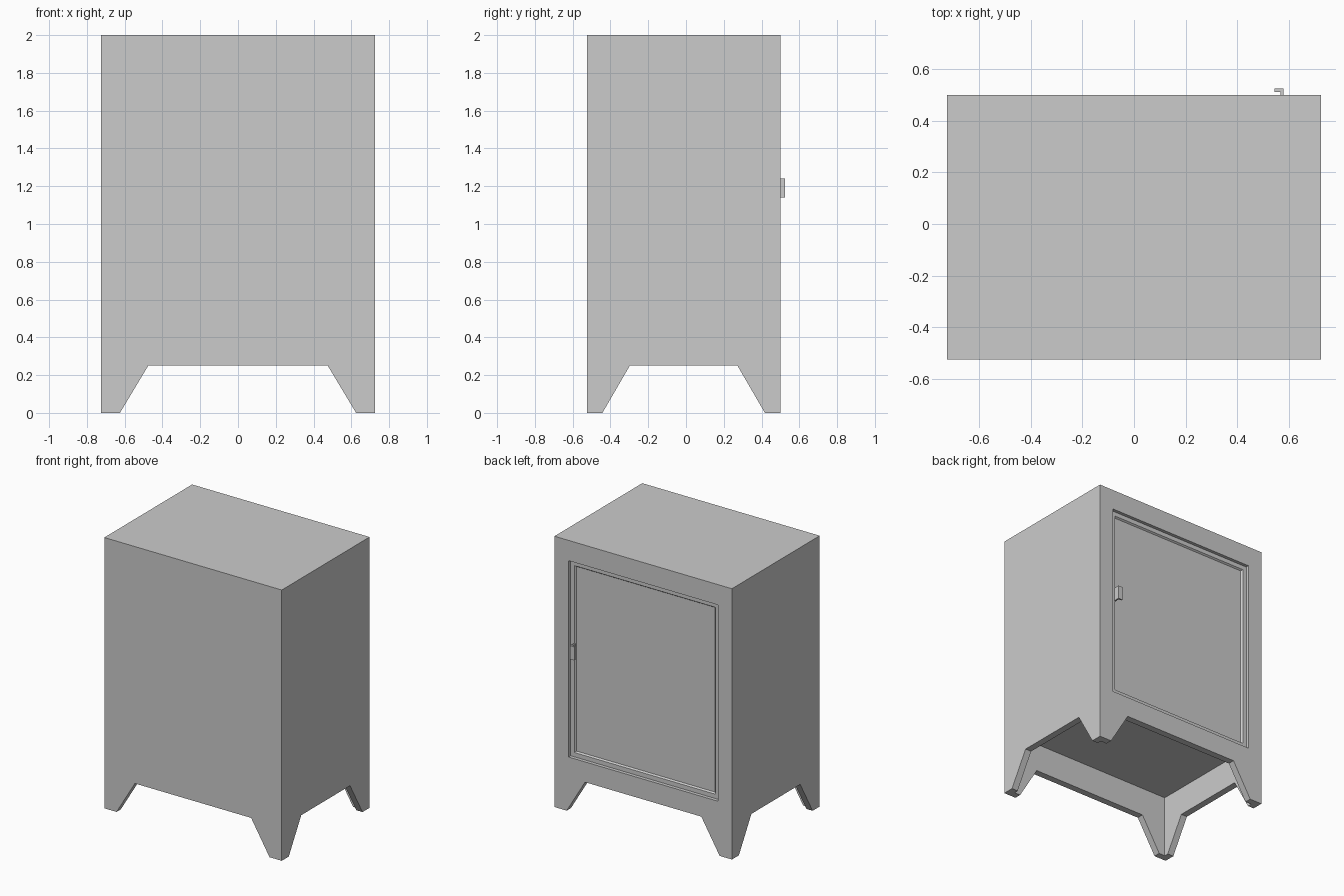
import bpy, bmesh
from mathutils import Vector

if "Cube" in bpy.data.objects:
    bpy.data.objects.remove(bpy.data.objects["Cube"])

YC = -0.0125            # centre of the case in y
X, Y = 0.725, 0.5125    # half width and half depth of the case


def add_mesh(name, bm):
    bmesh.ops.recalc_face_normals(bm, faces=bm.faces)
    me = bpy.data.meshes.new(name)
    bm.to_mesh(me)
    bm.free()
    ob = bpy.data.objects.new(name, me)
    bpy.context.collection.objects.link(ob)
    return ob


def prism(name, points, offset):
    """Extrude a closed outline of 3D points along an offset."""
    bm = bmesh.new()
    face = bm.faces.new([bm.verts.new(p) for p in points])
    out = bmesh.ops.extrude_face_region(bm, geom=[face])
    verts = [v for v in out["geom"] if isinstance(v, bmesh.types.BMVert)]
    bmesh.ops.translate(bm, verts=verts, vec=Vector(offset))
    return add_mesh(name, bm)


def box(name, lo, hi):
    pts = [(lo[0], lo[1], lo[2]), (hi[0], lo[1], lo[2]),
           (hi[0], hi[1], lo[2]), (lo[0], hi[1], lo[2])]
    return prism(name, pts, (0, 0, hi[2] - lo[2]))


def cut(ob, cutter):
    mod = ob.modifiers.new("cut", "BOOLEAN")
    mod.operation = "DIFFERENCE"
    mod.solver = "EXACT"
    mod.object = cutter
    bpy.context.view_layer.objects.active = ob
    bpy.ops.object.modifier_apply(modifier=mod.name)
    bpy.data.objects.remove(cutter)


def arch(half_low, half_top):
    """Trapezoid between two legs, running a little below the floor."""
    low = half_low + (half_low - half_top) * 0.2
    return [(-low, -0.05), (low, -0.05), (half_top, 0.25), (-half_top, 0.25)]


# cabinet case
case = box("cabinet_case", (-X, YC - Y, 0), (X, YC + Y, 2))

# hollow underside, leaving thin legs and aprons
t = 0.05
cut(case, box("hollow", (-X + t, YC - Y + t, -0.1), (X - t, YC + Y - t, 0.46)))

# tapered leg openings through both directions
cut(case, prism("arch_x", [(a, -1, z) for a, z in arch(0.625, 0.475)], (0, 2, 0)))
cut(case, prism("arch_y", [(-1, a + YC, z) for a, z in arch(0.43, 0.285)], (2, 0, 0)))

# door opening
cut(case, box("opening", (-0.61, 0.455, 0.4), (0.61, 0.7, 1.85)))

# door with a shallow sunken panel
door = box("door", (-0.607, 0.45, 0.403), (0.607, 0.48, 1.847))
bm = bmesh.new()
bm.from_mesh(door.data)
bm.normal_update()
face = max(bm.faces, key=lambda f: f.normal.y)
bmesh.ops.inset_region(bm, faces=[face], thickness=0.045)
bmesh.ops.inset_region(bm, faces=[face], thickness=0.012, depth=-0.012)
bm.to_mesh(door.data)
bm.free()

# bent pull handle
outline = [(0.58, 0.475), (0.58, 0.525), (0.545, 0.525),
           (0.545, 0.513), (0.569, 0.513), (0.569, 0.475)]
prism("door_handle", [(x, y, 1.14) for x, y in outline], (0, 0, 0.1))
